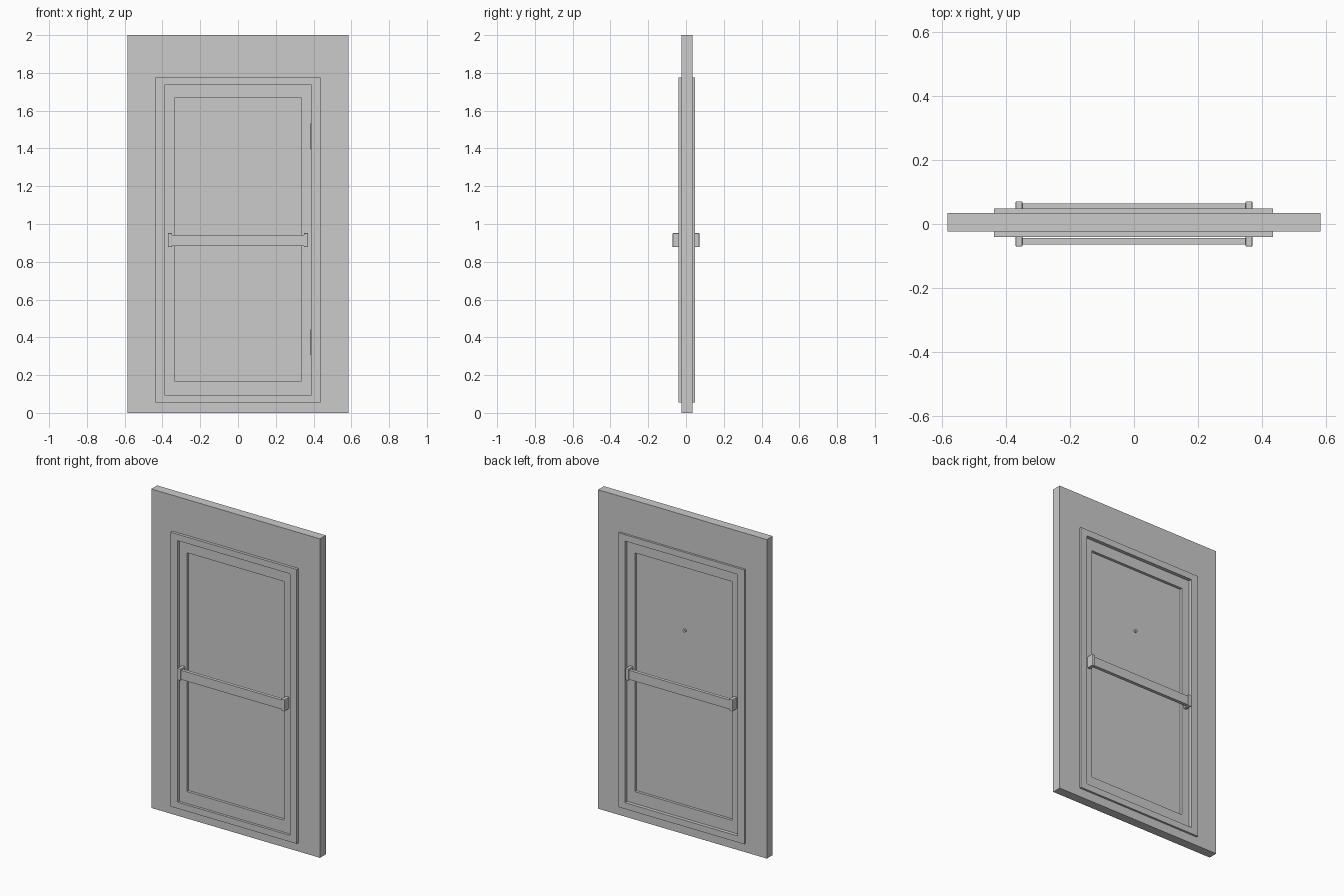
import bpy, bmesh, math

if "Cube" in bpy.data.objects:
    bpy.data.objects.remove(bpy.data.objects["Cube"])


def finish(name, bm):
    bmesh.ops.recalc_face_normals(bm, faces=bm.faces)
    me = bpy.data.meshes.new(name)
    bm.to_mesh(me)
    bm.free()
    ob = bpy.data.objects.new(name, me)
    bpy.context.collection.objects.link(ob)
    return ob


def ring(name, outer, inner, y0, y1):
    """Rectangular frame; outer and inner are (x0, x1, z0, z1)."""
    bm = bmesh.new()

    def loop(r, y):
        x0, x1, z0, z1 = r
        return [bm.verts.new(p) for p in
                ((x0, y, z0), (x1, y, z0), (x1, y, z1), (x0, y, z1))]
    loops = [loop(outer, y0), loop(inner, y0), loop(inner, y1), loop(outer, y1)]
    for k in range(4):
        a, b = loops[k], loops[(k + 1) % 4]
        for i in range(4):
            j = (i + 1) % 4
            bm.faces.new((a[i], a[j], b[j], b[i]))
    return finish(name, bm)


def box(name, x, y, z, bevel=0):
    bm = bmesh.new()
    bmesh.ops.create_cube(bm, size=1)
    for v in bm.verts:
        for i, (lo, hi) in enumerate((x, y, z)):
            v.co[i] = lo if v.co[i] < 0 else hi
    ob = finish(name, bm)
    if bevel:
        m = ob.modifiers.new("bevel", 'BEVEL')
        m.width, m.segments = bevel, 2
    return ob


def cylinder(name, radius, depth, loc, rot=(0, 0, 0), sides=24):
    bpy.ops.mesh.primitive_cylinder_add(vertices=sides, radius=radius, depth=depth,
                                        location=loc, rotation=rot)
    ob = bpy.context.object
    ob.name = name
    bpy.ops.object.shade_smooth_by_angle()


frame_out = (-0.438, 0.436, 0.055, 1.775)
frame_in = (-0.39, 0.39, 0.095, 1.735)
panel_edge = (-0.337, 0.337, 0.17, 1.667)

# Wall slab, casing, door leaf and its recessed panel
ring("wall", (-0.585, 0.585, 0, 2), (-0.42, 0.42, 0.07, 1.76), -0.023, 0.035)
ring("door_frame", frame_out, frame_in, -0.041, 0.048)
ring("door_leaf", frame_in, panel_edge, -0.025, 0.026)
box("door_panel", (-0.34, 0.34), (-0.008, 0.009), (0.165, 1.67))

# Push bars with end brackets, one on each side
for side, s in (("front", -1), ("back", 1)):
    def span(a, b):
        return sorted((s * a, s * b))
    box(side + "_push_bar", (-0.36, 0.36), span(0.044, 0.065), (0.884, 0.942))
    for end, e in (("left", -1), ("right", 1)):
        box(f"{side}_bar_bracket_{end}", sorted((e * 0.349, e * 0.371)),
            span(0.022, 0.071), (0.877, 0.952), 0.004)

# Hinge barrels on the front edge of the door
for label, z in (("lower", 0.375), ("upper", 1.465)):
    cylinder(label + "_hinge", 0.005, 0.135, (0.388, -0.026, z), sides=16)

# Peephole on the back of the panel
cylinder("peephole", 0.009, 0.012, (0, 0.014, 1.265), (math.pi / 2, 0, 0))
